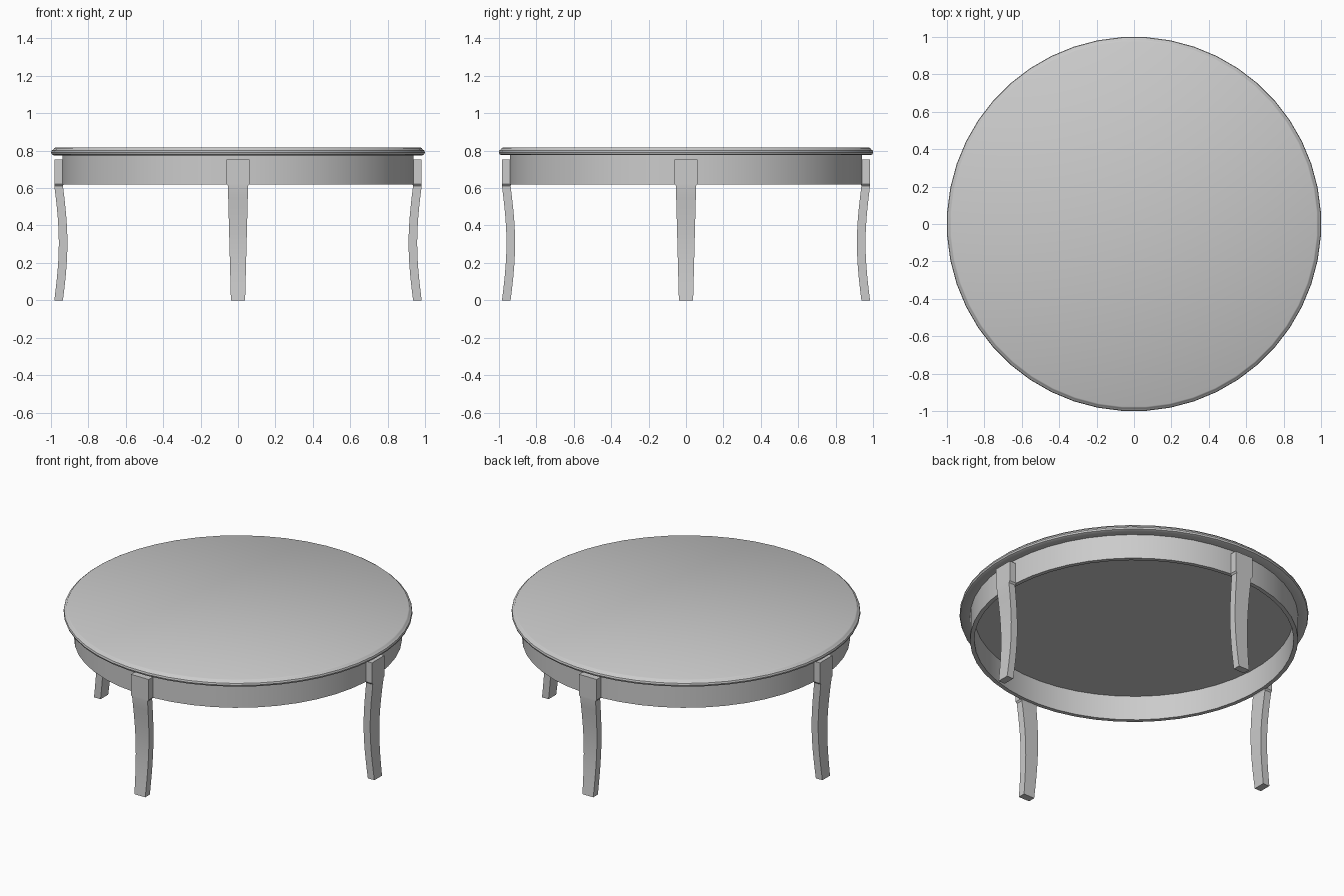
import bpy, bmesh, math

if "Cube" in bpy.data.objects:
    bpy.data.objects.remove(bpy.data.objects["Cube"])

SIDES = 48


def make_object(name, bm, angle=35):
    bmesh.ops.recalc_face_normals(bm, faces=bm.faces)
    mesh = bpy.data.meshes.new(name)
    bm.to_mesh(mesh)
    bm.free()
    ob = bpy.data.objects.new(name, mesh)
    bpy.context.collection.objects.link(ob)
    bpy.ops.object.select_all(action='DESELECT')
    ob.select_set(True)
    bpy.context.view_layer.objects.active = ob
    bpy.ops.object.shade_smooth_by_angle(angle=math.radians(angle))
    return ob


def lathe(name, profile, closed):
    """Revolve an (r, z) profile; open profiles get flat end caps."""
    bm = bmesh.new()
    rings = []
    for r, z in profile:
        r /= math.cos(math.pi / SIDES) ** 0.5
        angles = [2 * math.pi * (i + 0.5) / SIDES for i in range(SIDES)]
        rings.append([bm.verts.new((r * math.cos(a), r * math.sin(a), z)) for a in angles])
    pairs = list(zip(rings, rings[1:])) + ([(rings[-1], rings[0])] if closed else [])
    for a, b in pairs:
        for i in range(SIDES):
            j = (i + 1) % SIDES
            bm.faces.new((a[i], a[j], b[j], b[i]))
    if not closed:
        bm.faces.new(rings[0])
        bm.faces.new(rings[-1])
    return make_object(name, bm)


# Round top with a stepped, rounded rim
lathe("table_top", [(0.94, 0.775), (0.985, 0.775), (0.996, 0.780), (1.0, 0.790),
                    (0.997, 0.801), (0.988, 0.806), (0.984, 0.813), (0.977, 0.817)], False)

# Thin apron ring under the top
lathe("apron", [(0.94, 0.62), (0.94, 0.776), (0.915, 0.776), (0.915, 0.62)], True)


def leg_sections():
    """Rows of (z, inner x, outer x, width): square block, then a bowed tapering leg."""
    rows = [(0.752, 0.932, 0.982, 0.124), (0.622, 0.932, 0.982, 0.124)]
    steps = 10
    for i in range(steps + 1):
        t = i / steps
        bow = 0.024 * math.sin(math.pi * t)
        rows.append((0.612 * (1 - t), 0.936 - bow, 0.982 - bow, 0.108 - 0.032 * t))
    return rows


def leg(name, turn):
    bm = bmesh.new()
    c, s = math.cos(turn), math.sin(turn)
    rings = []
    for z, xi, xo, w in leg_sections():
        corners = [(xi, -w / 2), (xo, -w / 2), (xo, w / 2), (xi, w / 2)]
        rings.append([bm.verts.new((x * c - y * s, x * s + y * c, z)) for x, y in corners])
    for a, b in zip(rings, rings[1:]):
        for i in range(4):
            j = (i + 1) % 4
            bm.faces.new((a[i], a[j], b[j], b[i]))
    bm.faces.new(rings[0])
    bm.faces.new(rings[-1])
    return make_object(name, bm, 20)


# Four legs at the compass points
for k, side in enumerate(("right", "back", "left", "front")):
    leg(side + "_leg", k * math.pi / 2)
